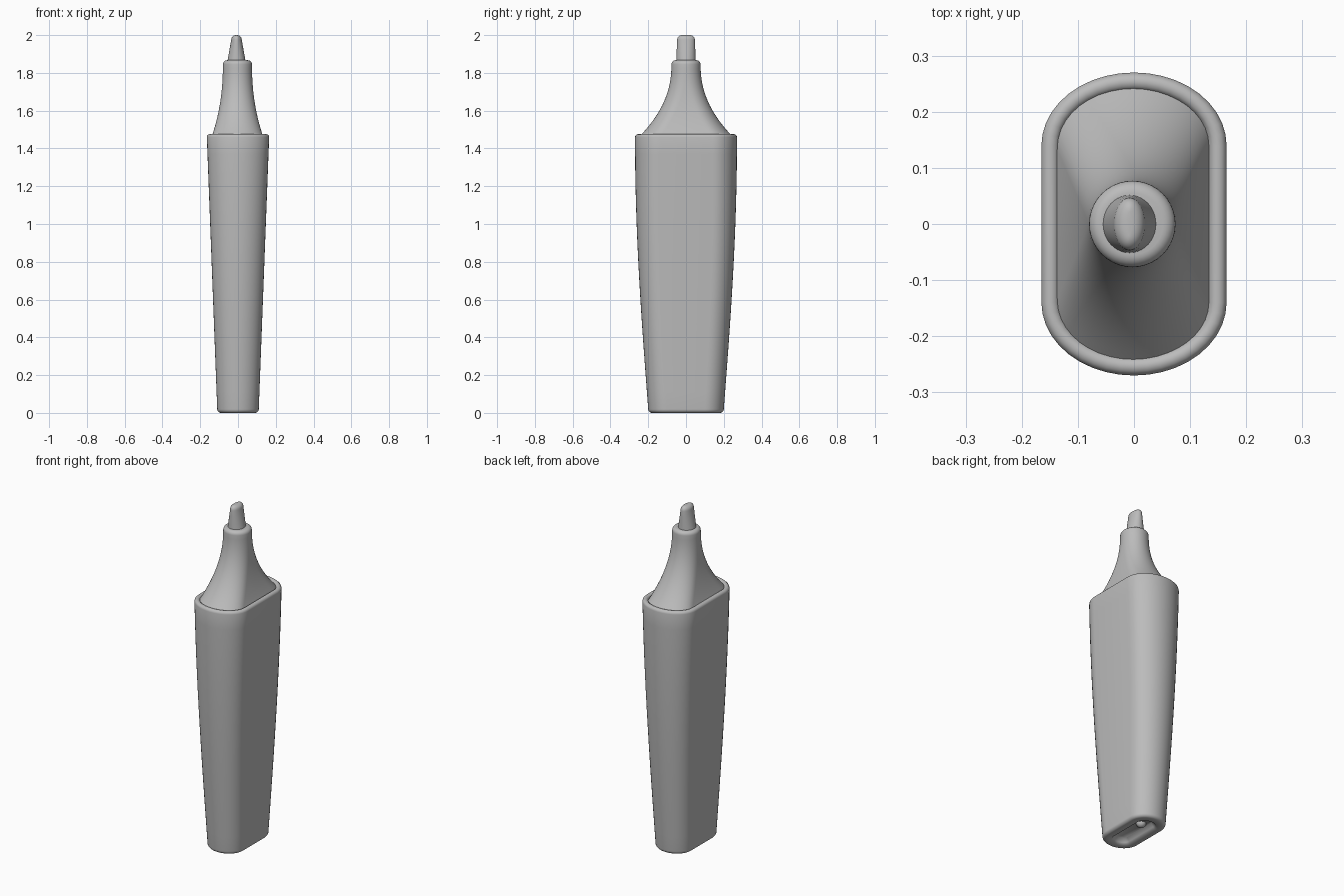
import bpy, bmesh, math

cube = bpy.data.objects.get("Cube")
if cube:
    bpy.data.objects.remove(cube, do_unlink=True)

grey = bpy.data.materials.new("plain grey")
grey.use_nodes = True
tone = (0.5, 0.5, 0.5, 1)
grey.diffuse_color = tone
grey.node_tree.nodes["Principled BSDF"].inputs["Base Color"].default_value = tone

ARC_STEPS = 20
ROUND_STEPS = 6


def steps(count):
    return [i / count for i in range(count + 1)]


def blend(start, finish, amount):
    return [a + (b - a) * amount for a, b in zip(start, finish)]


def inset(ring, margin, rise):
    """Shrink a ring evenly on all sides and move it along z."""
    height, half_width, half_depth, end = ring
    return (height + rise, half_width - margin, half_depth - margin, end - margin)


def rounding(ring, radius, direction, sweep=math.pi / 2):
    """Rings that curve inwards from an edge; direction is up or down."""
    return [inset(ring, radius * (1 - math.cos(sweep * t)),
                  direction * radius * math.sin(sweep * t))
            for t in steps(ROUND_STEPS)]


def section(bm, ring, centre):
    """Outline with straight sides and elliptical front and back ends."""
    height, half_width, half_depth, end = ring
    verts = []
    for sign in (1, -1):
        for t in steps(ARC_STEPS):
            angle = math.pi * t
            x = sign * half_width * math.cos(angle)
            y = sign * (half_depth - end + end * math.sin(angle))
            verts.append(bm.verts.new((centre + x, y, height)))
    return verts


def finish(obj, name, sharp_angle):
    obj.name = name
    obj.data.materials.append(grey)
    bpy.ops.object.select_all(action="DESELECT")
    obj.select_set(True)
    bpy.context.view_layer.objects.active = obj
    bpy.ops.object.shade_smooth_by_angle(angle=math.radians(sharp_angle))


def loft(name, rings, centre=0):
    bm = bmesh.new()
    loops = [section(bm, ring, centre) for ring in rings]
    for low, high in zip(loops, loops[1:]):
        for i in range(len(low)):
            bm.faces.new((low[i - 1], low[i], high[i], high[i - 1]))
    bm.faces.new(loops[0])
    bm.faces.new(loops[-1])
    bmesh.ops.remove_doubles(bm, verts=bm.verts, dist=0.0001)
    bmesh.ops.recalc_face_normals(bm, faces=bm.faces)
    mesh = bpy.data.meshes.new(name)
    bm.to_mesh(mesh)
    bm.free()
    obj = bpy.data.objects.new(name, mesh)
    bpy.context.collection.objects.link(obj)
    finish(obj, name, sharp_angle=60)


# Body: widens evenly from side to side, bulges gently from front to back
def body_ring(t):
    bulge = math.sin(t * math.pi / 2)
    return (0.02 + 1.44 * t, 0.11 + 0.055 * t, 0.2 + 0.07 * bulge, 0.1 + 0.03 * t)


body = [body_ring(t) for t in steps(16)]
foot = rounding(body[0], radius=0.02, direction=-1)
rim = rounding(body[-1], radius=0.016, direction=1, sweep=math.pi)

# Slot sunk into the underside
slot_edge = inset(foot[-1], 0.03, 0)
slot_wall = inset(slot_edge, 0.01, 0.01)
slot_floor = inset(slot_wall, 0.015, 0.02)
loft("body", [slot_floor, slot_wall, slot_edge] + foot[::-1] + body + rim)

# Shoulder: flares down from a round collar to the oblong rim
collar = (1.845, 0.077, 0.077, 0.077)
skirt = (1.46, 0.137, 0.25, 0.11)


def shoulder_ring(t):
    flare = (1 - t) ** 2.2
    height = skirt[0] + (collar[0] - skirt[0]) * t
    return [height] + blend(collar[1:], skirt[1:], flare)


shoulder = [shoulder_ring(t) for t in steps(16)]
collar_edge = rounding(collar, radius=0.022, direction=1)
loft("shoulder", shoulder + collar_edge, centre=-0.003)

# Nib: thins from side to side towards a rounded chisel tip
nib_base = (1.85, 0.05, 0.052, 0.052)
nib_end = (1.975, 0.028, 0.047, 0.045)
nib = [blend(nib_base, nib_end, t) for t in steps(4)]
loft("nib", nib + rounding(nib_end, radius=0.025, direction=1), centre=-0.008)

# Stud inside the slot
bpy.ops.mesh.primitive_uv_sphere_add(radius=0.028, location=(0, 0.06, 0.035))
finish(bpy.context.object, "base_stud", sharp_angle=60)
